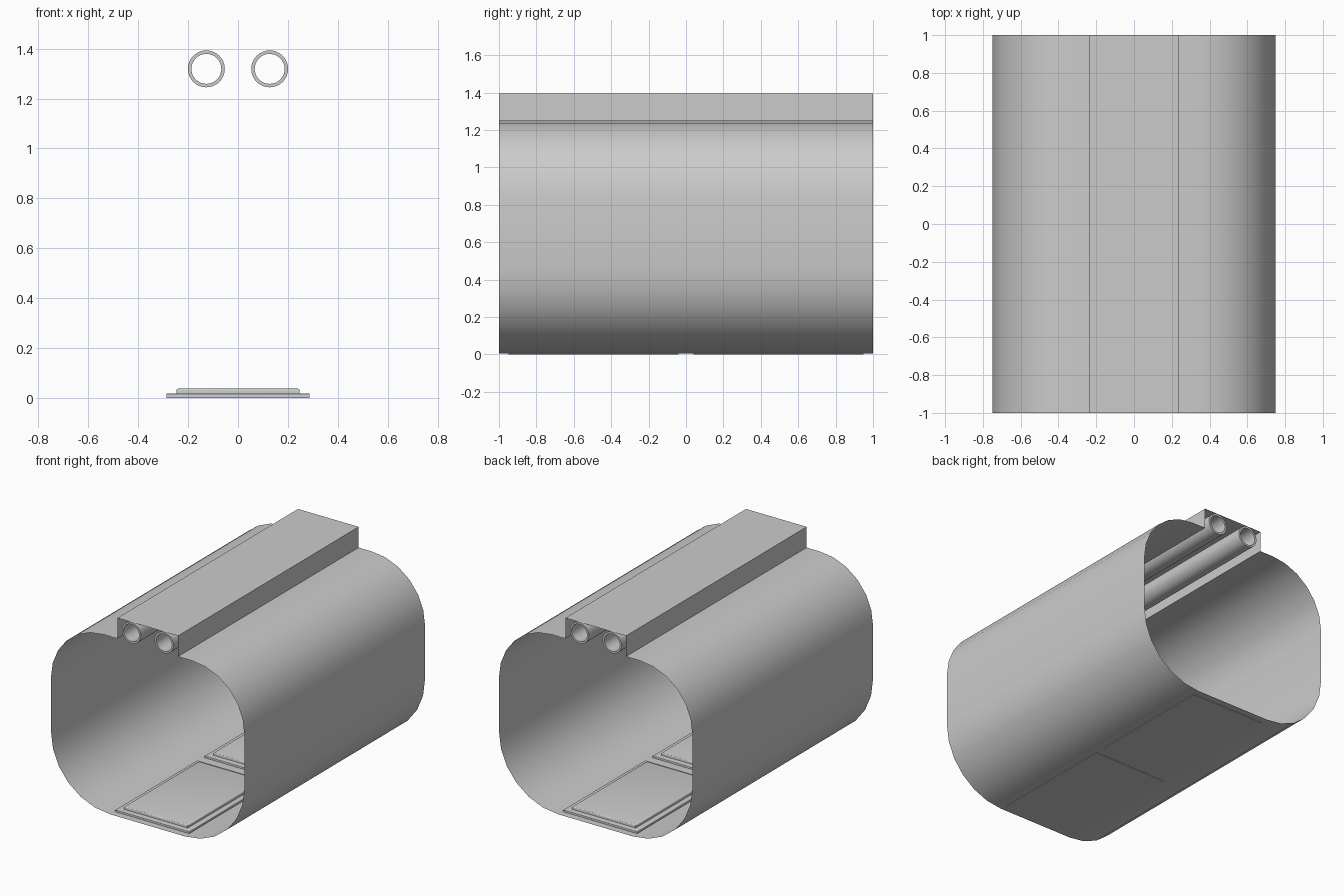
import bpy, bmesh
from math import sin, cos, pi

cube = bpy.data.objects.get("Cube")
if cube:
    bpy.data.objects.remove(cube)

grey = bpy.data.materials.new("plain grey")
grey.use_nodes = True
grey.diffuse_color = (0.6, 0.6, 0.6, 1)
grey.node_tree.nodes["Principled BSDF"].inputs["Base Color"].default_value = (0.6, 0.6, 0.6, 1)

HALF = 1.0       # half length
SIDE = 0.75      # half width
FLOOR, ROOF, TOP = 0.004, 1.25, 1.395


def finish(name, bm):
    mesh = bpy.data.meshes.new(name)
    bm.to_mesh(mesh)
    bm.free()
    mesh.materials.append(grey)
    obj = bpy.data.objects.new(name, mesh)
    bpy.context.collection.objects.link(obj)
    bpy.ops.object.select_all(action="DESELECT")
    bpy.context.view_layer.objects.active = obj
    obj.select_set(True)
    bpy.ops.object.shade_smooth_by_angle(angle=0.6)
    return obj


def sweep(bm, profile):
    """Extrude a closed x-z profile along the whole length."""
    ends = [[bm.verts.new((x, y, z)) for x, z in profile] for y in (-HALF, HALF)]
    n = len(profile)
    for i in range(n):
        j = (i + 1) % n
        bm.faces.new((ends[0][i], ends[0][j], ends[1][j], ends[1][i]))
    return ends


def arc(cx, cz, r, start, steps=6):
    return [(cx + r * cos(start + pi / 2 * i / steps), cz + r * sin(start + pi / 2 * i / steps))
            for i in range(steps + 1)]


# Open tunnel skin with rounded corners and a raised channel on the roof
low, high, duct = 0.46, 0.41, 0.235
right = arc(SIDE - low, FLOOR + low, low, -pi / 2) + arc(SIDE - high, ROOF - high, high, 0)
right += [(duct, ROOF), (duct, TOP)]
bm = bmesh.new()
sweep(bm, right + [(-x, z) for x, z in reversed(right)])
finish("tunnel_skin", bm)

# Two hollow pipes under the roof channel
for side, x in (("left", 0.127), ("right", -0.127)):
    bm = bmesh.new()
    rings = []
    for r in (0.074, 0.06):
        rings.append(sweep(bm, [(x + r * cos(2 * pi * i / 32), 1.319 + r * sin(2 * pi * i / 32))
                                for i in range(32)]))
    for end in (0, 1):
        a, b = rings[0][end], rings[1][end]
        for i in range(32):
            bm.faces.new((a[i], a[i - 1], b[i - 1], b[i]))
    bmesh.ops.recalc_face_normals(bm, faces=bm.faces)
    finish(side + "_pipe", bm)


def plate(name, width, length, y, z0, z1, bevel):
    bm = bmesh.new()
    bmesh.ops.create_cube(bm, size=1)
    for v in bm.verts:
        v.co = (v.co.x * width, y + v.co.y * length, z0 + (v.co.z + 0.5) * (z1 - z0))
    top = [e for e in bm.edges if all(v.co.z > z1 - 0.001 for v in e.verts)]
    bmesh.ops.bevel(bm, geom=top, offset=bevel, segments=3, profile=0.5, affect="EDGES")
    finish(name, bm)


# Floor hatches: a wide base with a smaller raised panel
for end, y in (("front", -0.495), ("back", 0.495)):
    plate(end + "_hatch_base", 0.574, 0.91, y, 0, 0.017, 0.003)
    plate(end + "_hatch_panel", 0.494, 0.83, y, 0.016, 0.037, 0.008)
